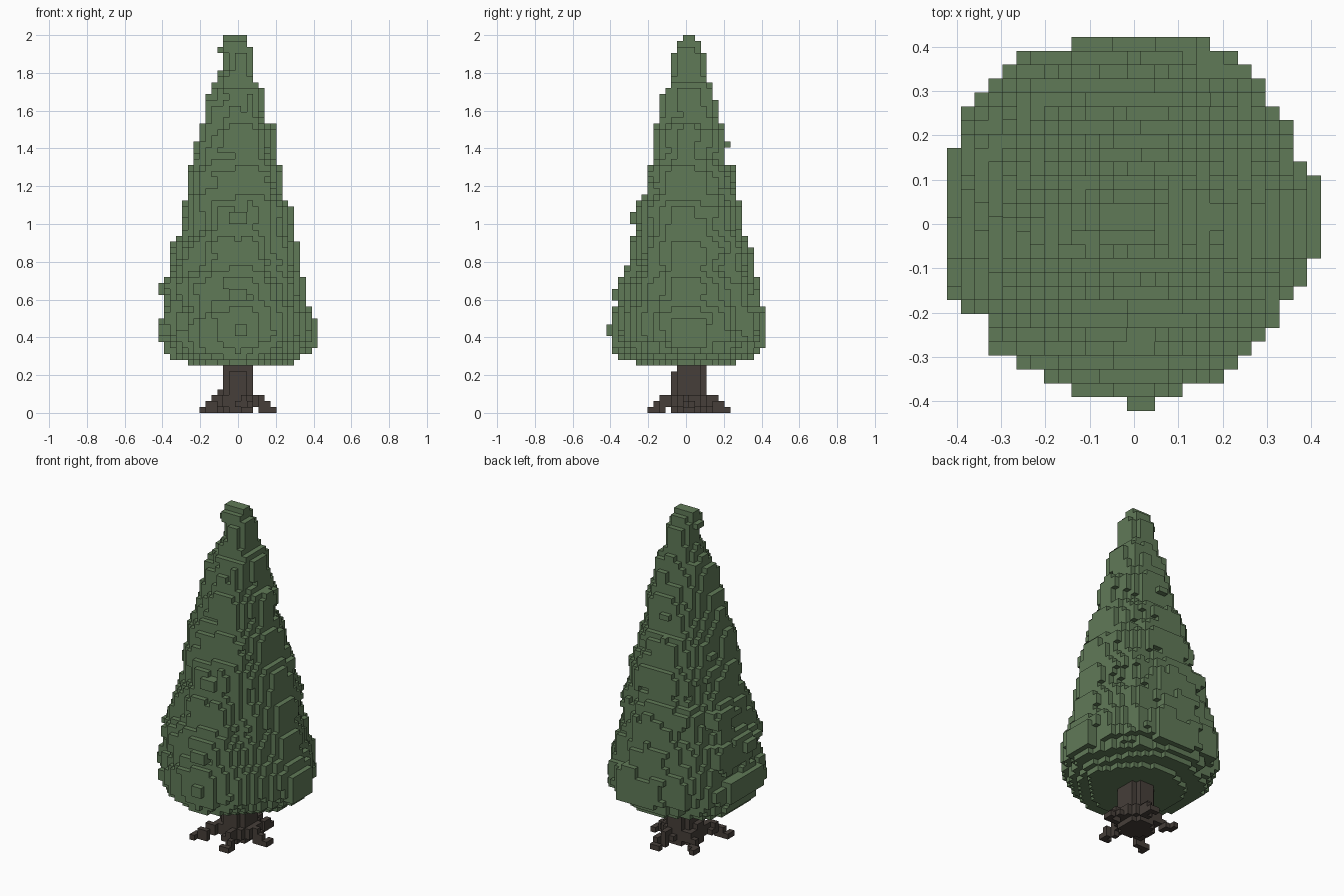
import bpy
import bmesh
from mathutils import Vector, noise

cube = bpy.data.objects.get("Cube")
if cube:
    bpy.data.objects.remove(cube)

V = 2 / 64          # edge of one block


def material(name, rgb):
    m = bpy.data.materials.new(name)
    m.use_nodes = True
    m.diffuse_color = (*rgb, 1)
    bsdf = m.node_tree.nodes["Principled BSDF"]
    bsdf.inputs["Base Color"].default_value = (*rgb, 1)
    bsdf.inputs["Roughness"].default_value = 0.9
    return m


def box(x0, x1, y0, y1, z0, z1):
    """All block cells in an inclusive index range."""
    return {(x, y, z) for x in range(x0, x1 + 1)
            for y in range(y0, y1 + 1) for z in range(z0, z1 + 1)}


def block_object(name, cells, mat):
    """Mesh the exposed faces of a set of block cells."""
    bm = bmesh.new()
    verts = {}

    def vert(p):
        if p not in verts:
            verts[p] = bm.verts.new(((p[0] - 0.5) * V, (p[1] - 0.5) * V, p[2] * V))
        return verts[p]

    for cell in sorted(cells):
        for axis in range(3):
            u, w = (axis + 1) % 3, (axis + 2) % 3
            for side in (0, 1):
                near = list(cell)
                near[axis] += 2 * side - 1
                if tuple(near) in cells:
                    continue
                quad = []
                for du, dw in ((0, 0), (1, 0), (1, 1), (0, 1)):
                    p = list(cell)
                    p[axis] += side
                    p[u] += du
                    p[w] += dw
                    quad.append(vert(tuple(p)))
                bm.faces.new(quad if side else quad[::-1])
    mesh = bpy.data.meshes.new(name)
    bm.to_mesh(mesh)
    bm.free()
    mesh.materials.append(mat)
    obj = bpy.data.objects.new(name, mesh)
    bpy.context.collection.objects.link(obj)
    return obj


# Foliage tiers: first layer, then reach in blocks toward -x, +x, -y, +y
TIERS = [
    (8, 8, 9, 8, 8), (9, 11, 10, 11, 11), (10, 12, 12, 12, 12),
    (12, 13, 13, 12, 13), (16, 12, 13, 12, 13), (18, 12, 11, 11, 12),
    (23, 11, 10, 10, 11), (25, 11, 10, 9, 11), (29, 10, 9, 9, 11),
    (30, 9, 9, 8, 9), (36, 8, 7, 7, 8), (42, 7, 6, 5, 6),
    (46, 6, 6, 5, 6), (49, 5, 4, 4, 5), (54, 4, 4, 3, 4),
    (56, 3, 2, 2, 3), (61, 3, 2, 1, 2), (62, 2, 1, 1, 2), (63, 2, 1, 0, 1),
]
# Roundness along x and y in each quadrant, keyed by (x positive, y positive)
POWER = {(False, True): (1.8, 4.0), (False, False): (1.75, 2.8),
         (True, True): (2.6, 1.4), (True, False): (1.9, 1.6)}


def tier(z):
    return [t for t in TIERS if t[0] <= z][-1][1:]


def taper(z):
    """Reach averaged with the neighbouring layers to soften tier edges."""
    if z < 14 or z > 58:
        return tier(z)
    near = [tier(k) for k in range(z - 1, z + 2)]
    return [sum(r) / len(near) for r in zip(*near)]


foliage = set()
for z in range(8, 64):
    left, right, front, back = tier(z)
    soft = taper(z)
    # Lopsided low down, round higher up, rounded off underneath
    lopsided = min(max((40 - z) / 20, 0), 1)
    under = 0.78 + 0.22 * min((z - 8) / 5, 1)
    for x, y, _ in box(-left, right, -front, back, z, z):
        a = soft[1 if x > 0 else 0] + 0.55
        b = soft[3 if y > 0 else 2] + 0.55
        px, py = [(2.1 + (p - 2.1) * lopsided) * under for p in POWER[x > 0, y > 0]]
        f = (abs(x) / a) ** px + (abs(y) / b) ** py
        depth = (1 - f ** (2 / (px + py))) * (a + b) / 2
        # Patchy bumps and dips roughen the surface by about a block
        rough = noise.noise(Vector((x * 0.23, y * 0.23, z * 0.16)))
        rough += 0.5 * noise.noise(Vector((x * 0.5 + 9, y * 0.5, z * 0.35)))
        dip = min(max(rough * 1.5 + 0.1, -0.2), 1.0) if 9 < z < 61 else 0
        if depth >= dip:
            foliage.add((x, y, z))

# Raised leaf clumps on the sides
for clump in [
    (-13, -12, -4, 5, 12, 15), (-13, -12, -2, 0, 20, 21),
    (12, 13, -2, 3, 11, 15), (-2, 5, 12, 13, 11, 15),
    (0, 1, -13, -12, 13, 14), (-2, 3, -12, -11, 11, 15),
    (-1, 1, -12, -10, 19, 20), (-1, 1, 11, 12, 19, 20),
    (-1, 1, -9, -8, 32, 33), (8, 9, -2, 0, 32, 34),
    (6, 7, -1, 1, 38, 40), (-1, 0, 6, 7, 45, 45),
]:
    foliage |= box(*clump)
block_object("foliage", foliage, material("leaf_green", (0.118, 0.195, 0.097)))

# Trunk with clipped corners and a flared foot
trunk = {c for c in box(-2, 2, -2, 3, 0, 8)
         if abs(c[0]) + abs(c[1] - 0.5) <= 3.6 and (c[1] > -2 or c[2] < 7)}
trunk |= {c for c in box(-3, 3, -3, 4, 1, 2)
          if c[0] ** 2 + (c[1] - 0.5) ** 2 <= 12}
trunk |= box(-3, -3, 0, 1, 0, 3)

# Stepped roots arching down to the ground
for ex, ey in [(-6, -5), (2, -6), (6, 0), (2, 7), (-5, 4)]:
    for i in range(25):
        t = 0.35 + 0.65 * i / 24
        x, y = round(ex * t), round(ey * t)
        z = 2 if t < 0.7 else 1 if t < 0.86 else 0
        trunk |= box(x, x, y, y, max(z - 1, 0), z)
    # Widen the tip and the shoulder of each root
    sx, sy = (0, 1) if abs(ex) > abs(ey) else (-1, 0)
    trunk.add((ex + sx, ey + sy, 0))
    mx, my = round(ex * 0.6), round(ey * 0.6)
    trunk.add((mx + sx, my + sy, 1))
block_object("trunk_and_roots", trunk, material("bark_brown", (0.061, 0.049, 0.041)))
